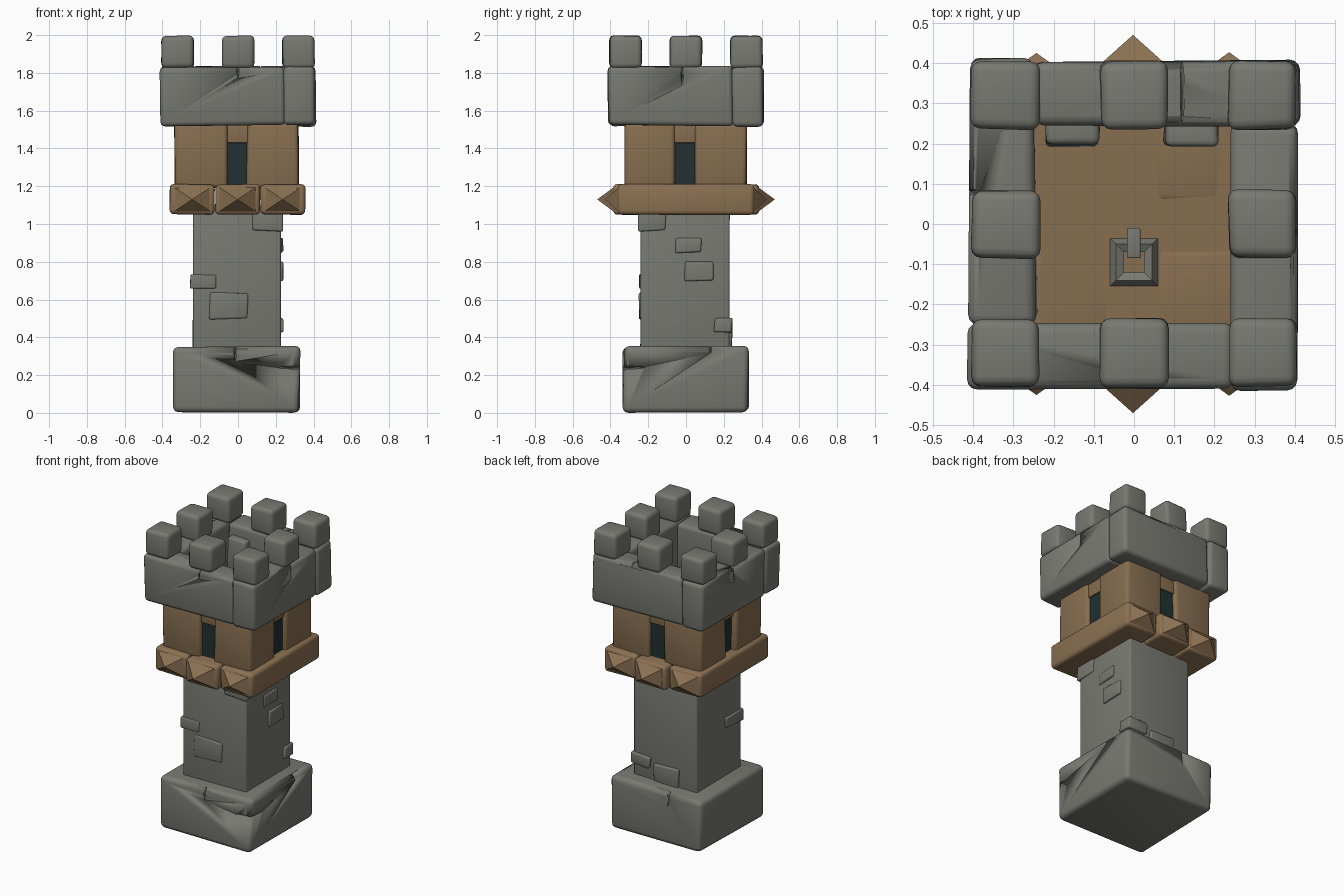
import bpy, bmesh, math, random
from mathutils import Matrix, Vector

if "Cube" in bpy.data.objects:
    bpy.data.objects.remove(bpy.data.objects["Cube"])

random.seed(4)


def material(name, rgb):
    m = bpy.data.materials.new(name)
    m.diffuse_color = (*rgb, 1)
    m.use_nodes = True
    m.node_tree.nodes["Principled BSDF"].inputs["Base Color"].default_value = m.diffuse_color
    return m


STONE = material("grey stone", (0.19, 0.192, 0.168))
WOOD = material("brown wood", (0.242, 0.156, 0.08))
BEAM = material("light brown beam", (0.26, 0.165, 0.085))
DARK = material("dark window", (0.015, 0.03, 0.032))


def finish(bm, name, mat, angle=40):
    bmesh.ops.recalc_face_normals(bm, faces=bm.faces)
    me = bpy.data.meshes.new(name)
    bm.to_mesh(me)
    bm.free()
    me.materials.append(mat)
    me.shade_smooth()
    me.set_sharp_from_angle(angle=math.radians(angle))
    ob = bpy.data.objects.new(name, me)
    bpy.context.collection.objects.link(ob)
    return ob


def block(name, lo, hi, mat=STONE, bevel=0.02, jitter=0.006, turn=0, cuts=0):
    """Worn box between two corners, optionally turned about z in quarter turns."""
    lo, hi = Vector(lo), Vector(hi)
    bm = bmesh.new()
    bmesh.ops.create_cube(bm, size=1)
    for v in bm.verts:
        v.co = Vector(((lo[i] + hi[i]) / 2 + v.co[i] * (hi[i] - lo[i]) for i in range(3)))
        v.co += Vector((random.uniform(-jitter, jitter) for _ in range(3)))
        v.co.z = max(v.co.z, 0)
    if bevel:
        bmesh.ops.bevel(bm, geom=bm.edges[:], offset=bevel, segments=3,
                        profile=0.5, affect='EDGES', clamp_overlap=True)
    bmesh.ops.transform(bm, matrix=Matrix.Rotation(turn * math.pi / 2, 4, 'Z'), verts=bm.verts)
    return finish(bm, name, mat)


def crack(target, at, size):
    """Thin diamond wedge cut out of a stone."""
    bm = bmesh.new()
    bmesh.ops.create_icosphere(bm, subdivisions=1, radius=1)
    bmesh.ops.scale(bm, vec=size, verts=bm.verts)
    bmesh.ops.translate(bm, vec=at, verts=bm.verts)
    cutter = finish(bm, "crack_cutter", STONE)
    cutter.hide_render = True
    cutter.hide_viewport = True
    cutter.display_type = 'WIRE'
    mod = target.modifiers.new("crack", 'BOOLEAN')
    mod.operation = 'DIFFERENCE'
    mod.solver = 'EXACT'
    mod.object = cutter


# Foot and shaft
base = block("base", (-0.34, -0.33, 0.005), (0.325, 0.33, 0.35), bevel=0.03, jitter=0.008)
crack(base, (0.31, -0.31, 0.24), (0.11, 0.11, 0.009))
crack(base, (-0.015, -0.33, 0.33), (0.007, 0.03, 0.06))
crack(base, (0.325, 0.13, 0.35), (0.03, 0.007, 0.035))
crack(base, (-0.10, 0.33, 0.33), (0.007, 0.03, 0.08))
block("shaft", (-0.24, -0.24, 0.3), (0.225, 0.23, 1.1), bevel=0.012, jitter=0.003)

# Raised bricks on the shaft
bricks = [
    ((-0.25, -0.25, 0.66), (-0.115, -0.07, 0.735)),
    ((-0.15, -0.25, 0.50), (0.05, -0.2, 0.635)),
    ((0.08, -0.25, 0.965), (0.237, -0.11, 1.07)),
    ((0.18, -0.06, 0.85), (0.236, 0.08, 0.925)),
    ((0.18, -0.01, 0.70), (0.236, 0.14, 0.805)),
    ((0.10, 0.15, 0.425), (0.237, 0.242, 0.50)),
    ((-0.11, 0.18, 0.345), (0.07, 0.242, 0.47)),
]
for lo, hi in bricks:
    block("shaft_brick", lo, hi, bevel=0.009, jitter=0.006)

# Floor beams with pointed ends
for x0, x1, body, tip in ((-0.36, -0.125, 0.36, 0.425), (-0.12, 0.115, 0.385, 0.47),
                          (0.118, 0.355, 0.36, 0.427)):
    block("floor_beam", (x0, -body, 1.05), (x1, body, 1.21), BEAM, 0.022, 0.003)
    xm = (x0 + x1) / 2
    for s in (-1, 1):
        bm = bmesh.new()
        ring = [bm.verts.new((xm + a * 0.106, s * (body - 0.01), 1.13 + b * 0.07))
                for a, b in ((-1, -1), (1, -1), (1, 1), (-1, 1))]
        apex = bm.verts.new((xm, s * tip, 1.13))
        bm.faces.new(ring)
        for i in range(4):
            bm.faces.new((ring[i], ring[(i + 1) % 4], apex))
        finish(bm, "beam_point", BEAM, 10)

# Wooden chamber: corner posts, windows, lintels and roof floor
for x0, x1 in ((-0.335, -0.057), (0.047, 0.32)):
    for y0, y1 in ((-0.325, -0.055), (0.05, 0.32)):
        block("corner_post", (x0, y0, 1.19), (x1, y1, 1.535), WOOD, 0.022, 0.004)
for t in range(4):
    block("window", (-0.08, -0.295, 1.2), (0.08, -0.27, 1.44), DARK, 0, 0, t)
    block("lintel", (-0.08, -0.305, 1.43), (0.08, -0.25, 1.53), WOOD, 0.004, 0, t)
block("roof_floor", (-0.26, -0.26, 1.48), (0.26, 0.26, 1.535), WOOD, 0, 0)

# Parapet: four stones set like a pinwheel
walls = [block("parapet_wall", (-0.41, -0.408, 1.52), (0.25, -0.245, 1.832),
               bevel=0.025, jitter=0.006, turn=t) for t in range(4)]
crack(walls[0], (0.0, -0.408, 1.82), (0.006, 0.03, 0.05))
crack(walls[1], (0.408, -0.02, 1.80), (0.03, 0.007, 0.07))
crack(walls[2], (0.12, 0.33, 1.83), (0.006, 0.09, 0.03))
crack(walls[3], (-0.408, 0.08, 1.80), (0.03, 0.007, 0.07))

# Merlons around the top
for i in (-1, 0, 1):
    for j in (-1, 0, 1):
        if i or j:
            x, y = i * 0.32, j * 0.32
            block("merlon", (x - 0.084, y - 0.084, 1.825), (x + 0.084, y + 0.084, 1.996),
                  bevel=0.025, jitter=0.004)

# Inner stones against the back wall
for x0, x1 in ((-0.22, -0.085), (0.075, 0.21)):
    block("inner_stone", (x0, 0.195, 1.55), (x1, 0.28, 1.76), bevel=0.015, jitter=0.005)

# Square hatch frame with handle on the roof floor
bm = bmesh.new()
profile = [(0.062, 1.53), (0.045, 1.56), (0.025, 1.55), (0.025, 1.53)]
rings = [[bm.verts.new((a * r, b * r - 0.095, z)) for a, b in ((-1, -1), (1, -1), (1, 1), (-1, 1))]
         for r, z in profile]
for k in range(4):
    p, q = rings[k], rings[(k + 1) % 4]
    for i in range(4):
        n = (i + 1) % 4
        bm.faces.new((p[i], p[n], q[n], q[i]))
finish(bm, "hatch_frame", STONE, 10)
block("hatch_handle", (-0.018, -0.085, 1.55), (0.016, -0.01, 1.59), bevel=0.004, jitter=0)
